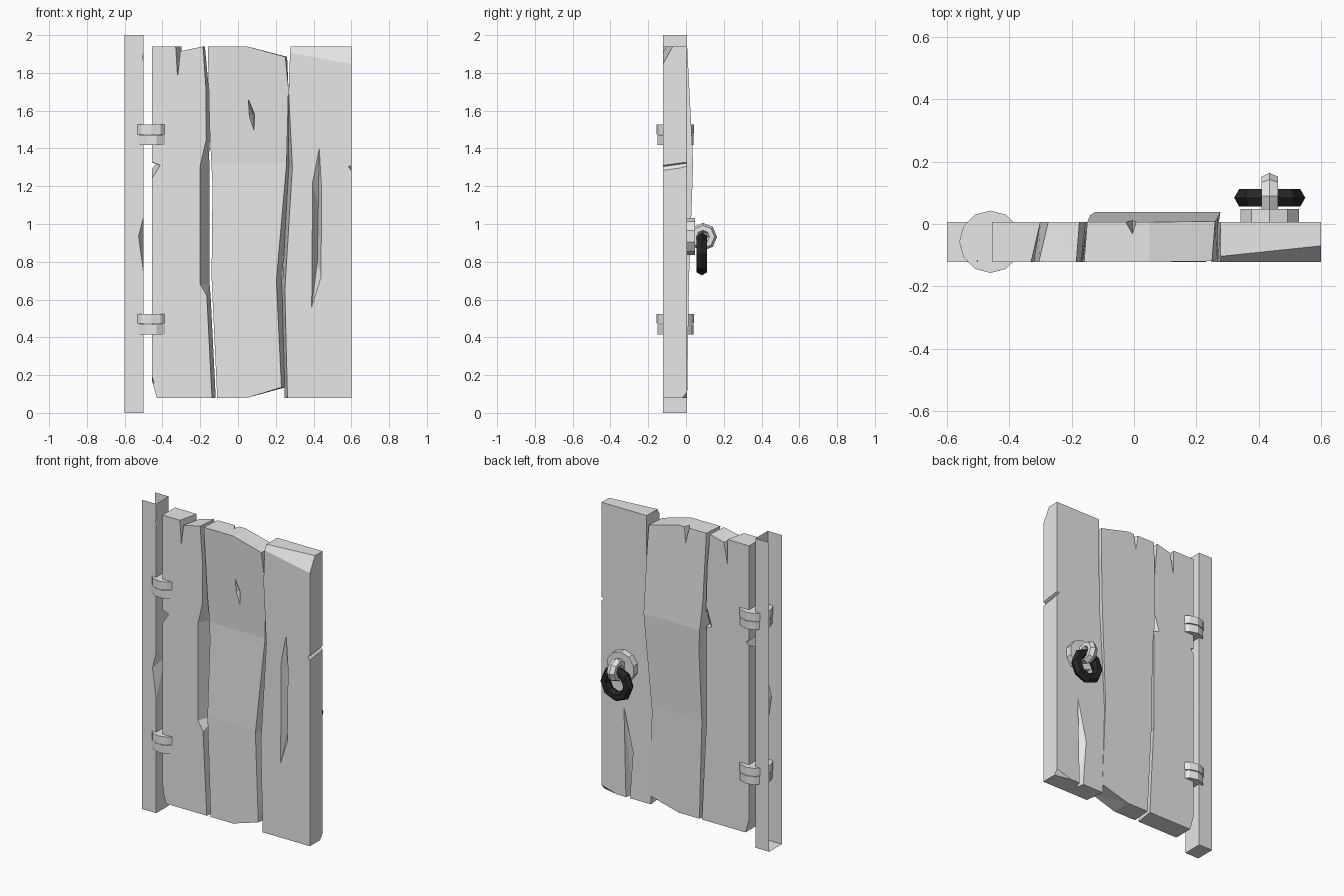
import bpy, bmesh, math
from mathutils import Vector

cube = bpy.data.objects.get("Cube")
if cube:
    bpy.data.objects.remove(cube)

FRONT, BACK = -0.122, 0.006


def material(name, value):
    m = bpy.data.materials.new(name)
    m.use_nodes = True
    color = (value, value, value, 1)
    m.diffuse_color = color
    m.node_tree.nodes["Principled BSDF"].inputs["Base Color"].default_value = color
    return m


GREY = material("pale grey", 0.8)
BLACK = material("iron black", 0.02)


def finish(bm, name, mat=GREY):
    bmesh.ops.recalc_face_normals(bm, faces=bm.faces)
    mesh = bpy.data.meshes.new(name)
    bm.to_mesh(mesh)
    bm.free()
    mesh.materials.append(mat)
    ob = bpy.data.objects.new(name, mesh)
    bpy.context.collection.objects.link(ob)
    return ob


def plank(name, outline, bends=()):
    """Board from (x, z, back shift) corners, bent backwards at (z, y) stations."""
    bm = bmesh.new()
    front = [bm.verts.new((p[0], FRONT, p[1])) for p in outline]
    back = [bm.verts.new((p[0] + (p[2] if len(p) > 2 else 0), BACK, p[1])) for p in outline]
    bm.faces.new(front)
    bm.faces.new(back[::-1])
    n = len(outline)
    sides = [bm.faces.new((front[i], back[i], back[(i + 1) % n], front[(i + 1) % n]))
             for i in range(n)]
    bmesh.ops.triangulate(bm, faces=sides)
    for z, _ in bends[1:-1]:
        bmesh.ops.bisect_plane(bm, geom=bm.verts[:] + bm.edges[:] + bm.faces[:],
                               plane_co=(0, 0, z), plane_no=(0, 0, 1))
    for v in bm.verts:
        for (z0, y0), (z1, y1) in zip(bends, bends[1:]):
            if z0 <= v.co.z <= z1:
                v.co.y += y0 + (y1 - y0) * (v.co.z - z0) / (z1 - z0)
                break
    return finish(bm, name)


def chip(ob, points):
    """Cut the convex hull of the points out of a board."""
    bm = bmesh.new()
    for p in points:
        bm.verts.new(p)
    res = bmesh.ops.convex_hull(bm, input=bm.verts[:])
    bmesh.ops.delete(bm, geom=list(set(g for g in res["geom_interior"]
                     if isinstance(g, bmesh.types.BMVert))), context='VERTS')
    cutter = finish(bm, "cutter")
    mod = ob.modifiers.new("chip", 'BOOLEAN')
    mod.object, mod.operation, mod.solver = cutter, 'DIFFERENCE', 'EXACT'
    bpy.context.view_layer.update()
    done = bpy.data.meshes.new_from_object(
        ob.evaluated_get(bpy.context.evaluated_depsgraph_get()))
    ob.modifiers.clear()
    ob.data = done
    bpy.data.objects.remove(cutter)


def crack(ob, face_y, depth, rim, bed):
    """Lens-shaped split: rim on the board face, bed line inside the wood."""
    out = -0.03 if depth > 0 else 0.03
    chip(ob, [(x, y, z) for x, z in rim for y in (face_y + out, face_y)]
         + [(x, face_y + depth, z) for x, z in bed])


# Hinge-side board with a split top
left = plank("hinge_board", [
    (-.455, 1.94), (-.33, 1.94, .03), (-.32, 1.78, .02), (-.305, 1.915, .03),
    (-.185, 1.94, .01), (-.17, 1.72, .015), (-.168, 1.45, .02), (-.2, 1.31, .05),
    (-.2, .68, .05), (-.165, .62, .02), (-.138, .08, .02), (-.43, .08), (-.455, .17)])
chip(left, [(-.47, -.15, 1.335), (-.47, -.15, 1.21), (-.41, -.13, 1.31),
            (-.47, .03, 1.33), (-.47, .03, 1.29), (-.44, .03, 1.32)])
chip(left, [(-.17, .03, 1.5), (-.12, .03, 1.32), (-.22, .03, 1.34), (-.12, -.05, 1.35)])
chip(left, [(-.47, -.15, .25), (-.47, .03, .17), (-.47, -.15, .1), (-.44, -.15, .16)])

# Middle board, bowed backwards
middle = plank("middle_board", [
    (-.16, 1.94, .01), (.05, 1.94), (.25, 1.885, .01), (.267, 1.72), (.257, 1.32, .02),
    (.203, .7, .03), (.23, .135, .02), (.05, .08), (-.11, .08, .01), (-.14, .72, .015),
    (-.135, 1.2, .02), (-.15, 1.5, .01)],
    [(0, 0), (.08, 0), (.72, .01), (1.32, .032), (1.94, 0), (2.1, 0)])
crack(middle, -.1, .04, [(.055, 1.66), (.06, 1.57), (.085, 1.49), (.088, 1.58)],
      [(.08, 1.58)])
chip(middle, [(-.05, .04, 1.96), (.02, .04, 1.96), (-.005, -.04, 1.96), (-.005, .035, 1.78)])

# Latch-side board with long splits on both faces
right = plank("latch_board", [
    (.277, 1.94), (.6, 1.94), (.6, .08), (.262, .08, -.015), (.248, .65, -.015),
    (.288, 1.3, -.02), (.268, 1.7, .01)])
crack(right, FRONT, .05, [(.43, 1.4), (.395, 1.22), (.39, .56), (.44, .72), (.442, 1.2)],
      [(.425, 1.1), (.42, .8)])
crack(right, BACK, -.05, [(.44, .66), (.375, .38), (.4, .05), (.425, .05), (.415, .38)],
      [(.41, .38), (.41, .05)])
corner = [Vector((.6, -.12, 1.85)), Vector((.6, -.07, 1.94)), Vector((.28, -.12, 1.91))]
normal = (corner[1] - corner[0]).cross(corner[2] - corner[0])
bm = bmesh.new()
bm.from_mesh(right.data)
cut = bmesh.ops.bisect_plane(bm, geom=bm.verts[:] + bm.edges[:] + bm.faces[:],
                             plane_co=corner[0], plane_no=normal if normal.z > 0 else -normal,
                             clear_outer=True)
bmesh.ops.holes_fill(bm, edges=[e for e in bm.edges if e.is_boundary])
bm.to_mesh(right.data)
bm.free()
chip(right, [(.63, -.15, 1.32), (.63, -.15, 1.24), (.585, -.15, 1.3),
             (.63, .03, 1.34), (.63, .03, 1.29), (.585, .03, 1.325)])
chip(right, [(.63, .03, .15), (.63, -.05, .05), (.63, .03, .05),
             (.45, .03, .09), (.45, -.01, .05), (.45, .03, .05)])

# Post: a channel open at the top and on its outer side
post = plank("hinge_post", [(-.6, 0), (-.5, 0), (-.5, 2), (-.6, 2)])
chip(post, [(-.48, -.15, 1.14), (-.48, .03, 1.0), (-.535, -.15, .92),
            (-.48, -.04, .9), (-.48, -.15, .52)])
chip(post, [(-.48, -.15, 2.02), (-.5, -.15, 2.02), (-.522, -.15, 1.88),
            (-.48, -.08, 1.88), (-.48, -.15, 1.66)])
bm = bmesh.new()
bm.from_mesh(post.data)
bmesh.ops.delete(bm, geom=[f for f in bm.faces if all(v.co.x < -.599 for v in f.verts)
                           or all(v.co.z > 1.999 for v in f.verts)], context='FACES')
bm.to_mesh(post.data)
bm.free()


# Hinges: two stacked knuckles each
def disc(name, center, radius, depth, sides, facing_back=False):
    bpy.ops.mesh.primitive_cylinder_add(vertices=sides, radius=radius, depth=depth,
        location=center, rotation=(math.pi / 2 if facing_back else 0, 0, 0))
    ob = bpy.context.object
    ob.name = name
    ob.data.materials.append(GREY)


for label, z in (("lower", .47), ("upper", 1.472)):
    disc(label + "_hinge_bottom", (-.46, -.057, z - .028), .098, .052, 11)
    disc(label + "_hinge_top", (-.46, -.057, z + .028), .1, .052, 12)

# Pull handle: rose, staple and hanging ring
disc("handle_rose", (.435, .026, .934), .098, .044, 10, True)


def loop(name, center, major, minor, segments, sides, rotation, mat, scale=(1, 1, 1)):
    bpy.ops.mesh.primitive_torus_add(major_segments=segments, minor_segments=sides,
        major_radius=major, minor_radius=minor, location=center, rotation=rotation)
    ob = bpy.context.object
    ob.name = name
    ob.scale = scale
    ob.data.materials.append(mat)


loop("handle_staple", (.435, .09, .932), .048, .026, 8, 6, (0, math.pi / 2, 0), GREY,
     (1, 1, 1.2))
loop("handle_ring", (.435, .084, .842), .082, .032, 8, 6, (math.pi / 2, 0, 0), BLACK)
